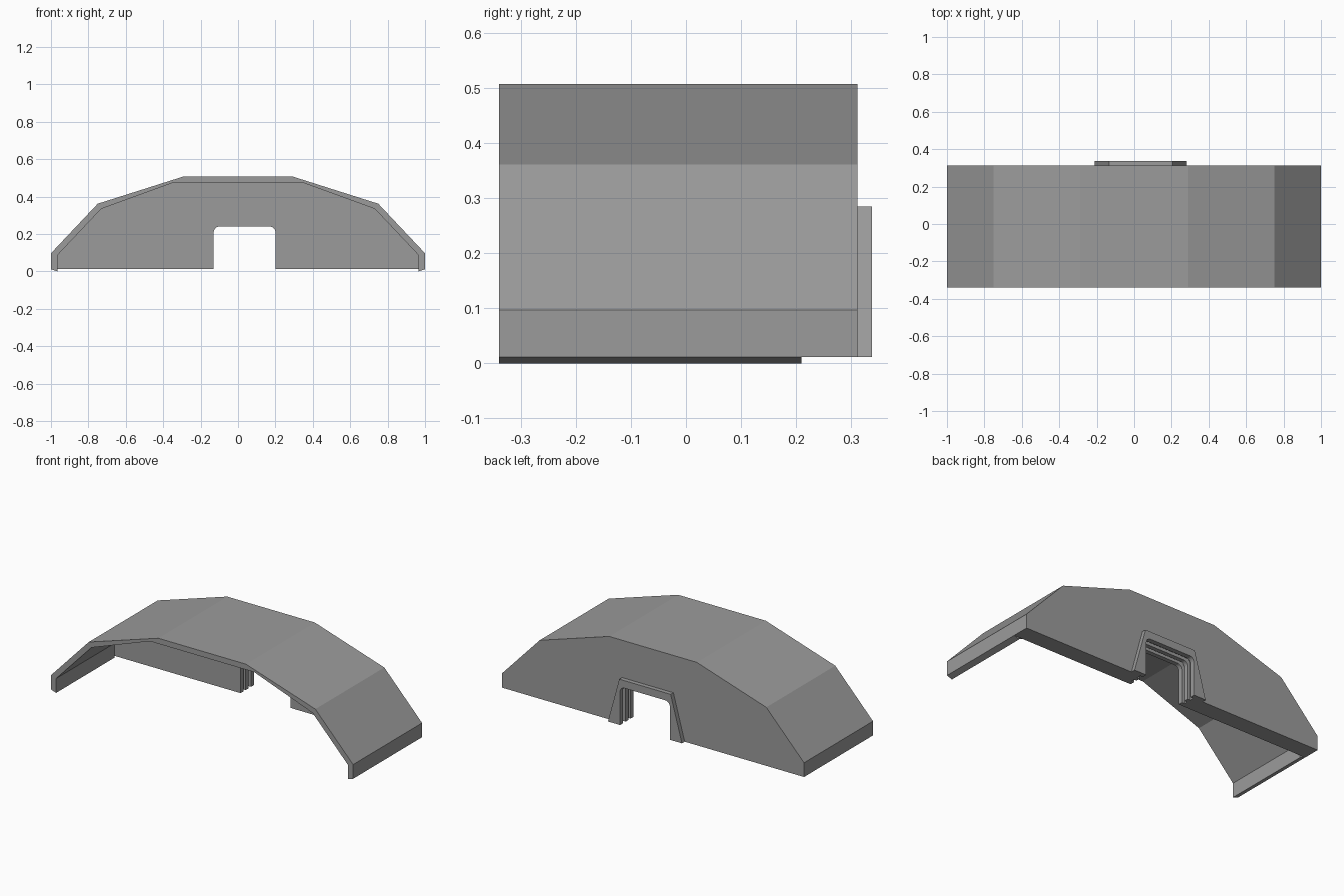
import bpy, bmesh
from math import cos, sin, pi

cube = bpy.data.objects.get("Cube")
if cube:
    bpy.data.objects.remove(cube, do_unlink=True)

grey = bpy.data.materials.new("mid grey")
grey.use_nodes = True
colour = (0.33, 0.33, 0.33, 1)
grey.diffuse_color = colour
grey.node_tree.nodes["Principled BSDF"].inputs["Base Color"].default_value = colour

BASE = 0.012      # underside of the end wall
FRONT, INNER, BACK, TRIM = -0.34, 0.21, 0.312, 0.338
MID = 0.035       # centre line of the doorway


def extrude(name, outline, y0, y1):
    """Extrude an (x, z) outline from y0 to y1."""
    bm = bmesh.new()
    face = bm.faces.new([bm.verts.new((x, y0, z)) for x, z in outline])
    moved = bmesh.ops.extrude_face_region(bm, geom=[face])["geom"]
    verts = [v for v in moved if isinstance(v, bmesh.types.BMVert)]
    bmesh.ops.translate(bm, verts=verts, vec=(0, y1 - y0, 0))
    bmesh.ops.recalc_face_normals(bm, faces=bm.faces)
    bmesh.ops.triangulate(bm, faces=[f for f in bm.faces if len(f.verts) > 4])
    mesh = bpy.data.meshes.new(name)
    bm.to_mesh(mesh)
    bm.free()
    mesh.materials.append(grey)
    obj = bpy.data.objects.new(name, mesh)
    bpy.context.collection.objects.link(obj)
    return obj


def mirrored(half):
    """Complete a left-hand profile across x = 0."""
    return half + [(-x, z) for x, z in reversed(half)]


def arch(grow=0.0, radius=0.03, steps=5):
    """Doorway outline with rounded top corners, from -x to +x."""
    w, top = 0.165 + grow, 0.24 + grow
    left = [(-w, BASE)]
    for i in range(steps + 1):
        a = pi / 2 * i / steps
        left.append((-w + radius * (1 - cos(a)), top - radius * (1 - sin(a))))
    return [(MID + x, z) for x, z in mirrored(left)]


outer = mirrored([(-1, BASE), (-1, 0.097), (-0.75, 0.362), (-0.29, 0.508)])
inner = mirrored([(-0.966, 0), (-0.966, 0.086), (-0.732, 0.334), (-0.345, 0.475)])

# Faceted canopy shell, open at the front
extrude("canopy_shell", outer + inner[::-1], FRONT, INNER)

# Thick end wall with the doorway channel
GROOVE = 0.018
extrude("end_wall", outer + arch(GROOVE)[::-1], INNER, BACK)

# Ribs standing proud inside the doorway, leaving grooves between them
for i, (y0, y1) in enumerate([(INNER, 0.237), (0.258, 0.284)]):
    extrude(f"doorway_rib_{i + 1}", arch(GROOVE + 0.004) + arch()[::-1], y0 + 0.0005, y1)

# Tapered frame on the outside of the doorway
frame = [(MID + x, z) for x, z in mirrored([(-0.245, BASE), (-0.17, 0.285)])]
extrude("door_frame", frame + arch()[::-1], BACK - 0.003, TRIM)
